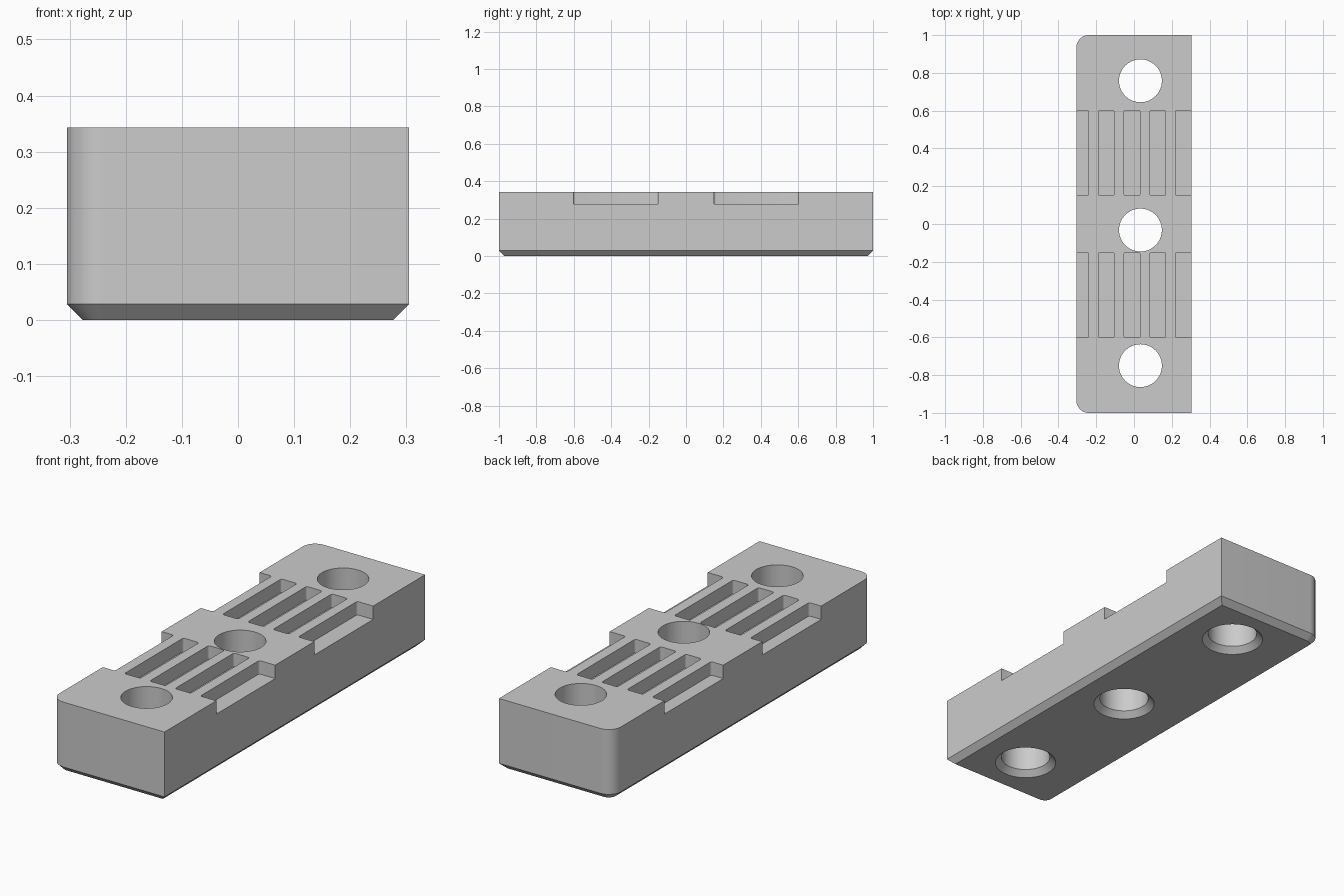
import bpy, bmesh
from math import cos, sin, pi, radians

if "Cube" in bpy.data.objects:
    bpy.data.objects.remove(bpy.data.objects["Cube"], do_unlink=True)

HALF_W, HALF_L, HEIGHT = 0.305, 1.0, 0.343
CHAMFER, CORNER = 0.028, 0.066
HOLE_R, HOLE_X, HOLE_YS = 0.1135, 0.034, (-0.75, -0.032, 0.758)
SLOT_W, SLOT_PITCH, SLOT_MID = 0.085, 0.136, -0.0105
SLOT_IN, SLOT_OUT, SLOT_FLOOR = 0.15, 0.602, 0.278

grey = bpy.data.materials.new("light grey")
grey.use_nodes = True
grey.diffuse_color = (0.6, 0.6, 0.6, 1)
grey.node_tree.nodes["Principled BSDF"].inputs["Base Color"].default_value = (0.6, 0.6, 0.6, 1)


def arc(cx, cy, r, start, end, steps):
    angles = [start + (end - start) * i / steps for i in range(steps + 1)]
    return [(cx + r * cos(a), cy + r * sin(a)) for a in angles]


def loft(bm, levels):
    """Solid through matching outlines, given as (z, points) from the bottom up."""
    rings = [[bm.verts.new((x, y, z)) for x, y in pts] for z, pts in levels]
    n = len(rings[0])
    for low, high in zip(rings, rings[1:]):
        for i in range(n):
            j = (i + 1) % n
            bm.faces.new((low[i], low[j], high[j], high[i]))
    bm.faces.new(rings[0][::-1])
    bm.faces.new(rings[-1])


def make_object(name, bm):
    mesh = bpy.data.meshes.new(name)
    bmesh.ops.recalc_face_normals(bm, faces=bm.faces)
    bm.to_mesh(mesh)
    bm.free()
    mesh.materials.append(grey)
    obj = bpy.data.objects.new(name, mesh)
    bpy.context.collection.objects.link(obj)
    return obj


def body_outline(inset):
    # Square corners on the +x side, rounded corners on the -x side
    w, l, r = HALF_W - inset, HALF_L - inset, CORNER - inset
    return ([(w, -l), (w, l)]
            + arc(-w + r, l - r, r, pi / 2, pi, 12)
            + arc(-w + r, -l + r, r, pi, 1.5 * pi, 12))


def slot_outline(x0, x1, y0, y1, r=0.01):
    return (arc(x1 - r, y0 + r, r, -pi / 2, 0, 4) + arc(x1 - r, y1 - r, r, 0, pi / 2, 4)
            + arc(x0 + r, y1 - r, r, pi / 2, pi, 4) + arc(x0 + r, y0 + r, r, pi, 1.5 * pi, 4))


# Block with a chamfered bottom edge
bm = bmesh.new()
loft(bm, [(0, body_outline(CHAMFER)), (CHAMFER, body_outline(0)), (HEIGHT, body_outline(0))])
block = make_object("block", bm)

# Cutter: three through holes, countersunk underneath
bm = bmesh.new()
below = 0.05
for y in HOLE_YS:
    def circle(r):
        return arc(HOLE_X, y, r, 0, 2 * pi, 64)[:-1]
    loft(bm, [(-below, circle(HOLE_R + CHAMFER + below)),
              (CHAMFER, circle(HOLE_R)), (HEIGHT + below, circle(HOLE_R))])

# Cutter: two groups of five slots, the outermost open at the sides
for y0, y1 in ((SLOT_IN, SLOT_OUT), (-SLOT_OUT, -SLOT_IN)):
    for i in range(-2, 3):
        x0 = SLOT_MID + i * SLOT_PITCH - SLOT_W / 2
        x1 = x0 + SLOT_W
        if i == -2:
            x0 -= below
        if i == 2:
            x1 += below
        pts = slot_outline(x0, x1, y0, y1)
        loft(bm, [(SLOT_FLOOR, pts), (HEIGHT + below, pts)])
cutter = make_object("hole_and_slot_cutter", bm)
cutter.hide_render = True

# Cut the block, then discard the cutter
cut = block.modifiers.new("holes and slots", 'BOOLEAN')
cut.operation, cut.solver, cut.object = 'DIFFERENCE', 'EXACT', cutter
bpy.ops.object.select_all(action='DESELECT')
block.select_set(True)
bpy.context.view_layer.objects.active = block
bpy.ops.object.modifier_apply(modifier=cut.name)
bpy.data.objects.remove(cutter, do_unlink=True)
bpy.ops.object.shade_smooth_by_angle(angle=radians(30))
